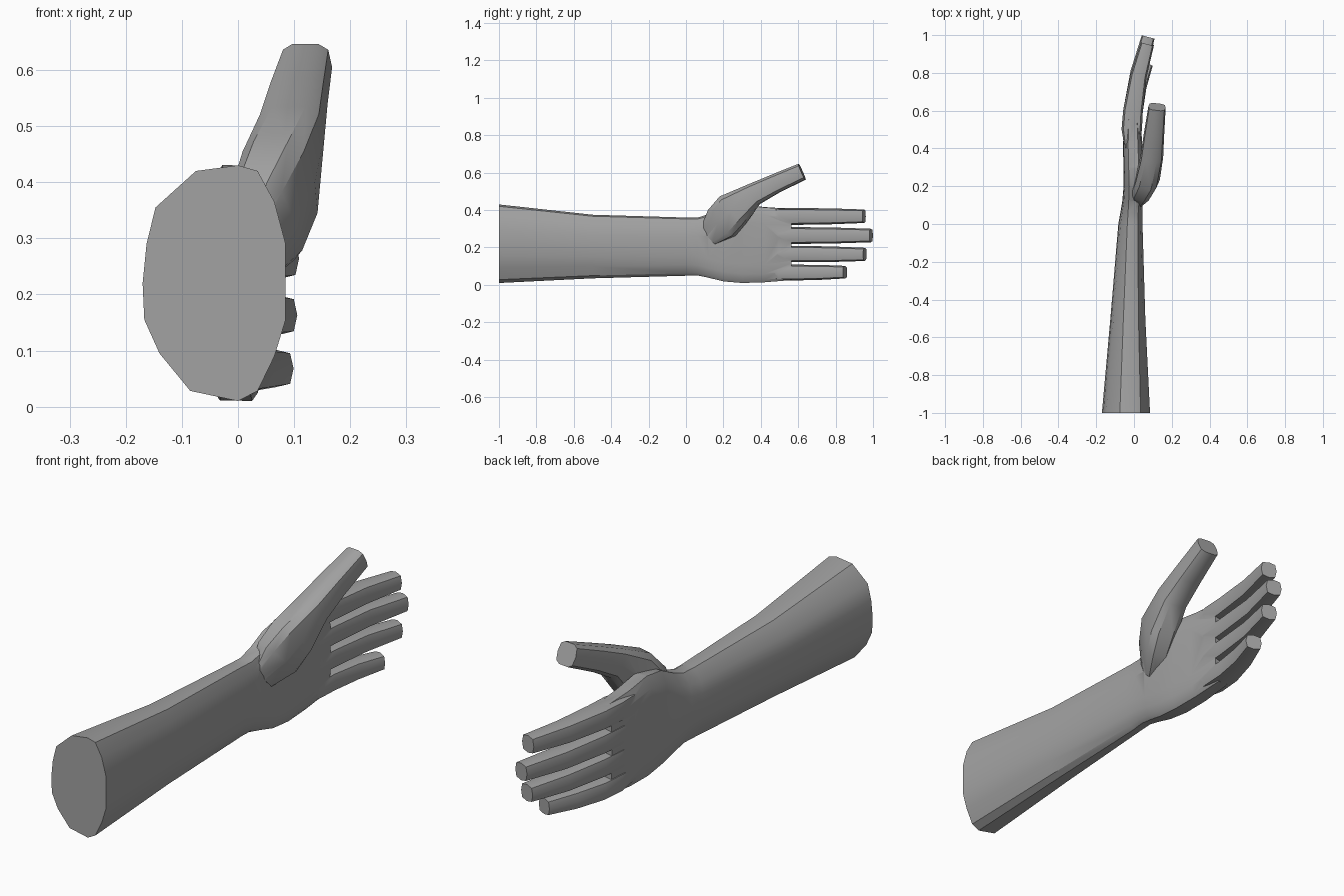
import bpy, bmesh, math
from mathutils import Vector

if "Cube" in bpy.data.objects:
    bpy.data.objects.remove(bpy.data.objects["Cube"])

skin = bpy.data.materials.new("plain grey")
skin.diffuse_color = (0.36, 0.36, 0.36, 1)
skin.use_nodes = True
skin.node_tree.nodes["Principled BSDF"].inputs["Base Color"].default_value = skin.diffuse_color


def loft(name, rings):
    """Skin a list of equal-length point rings and cap both ends."""
    bm = bmesh.new()
    loops = [[bm.verts.new(p) for p in ring] for ring in rings]
    n = len(loops[0])
    for a, b in zip(loops, loops[1:]):
        for i in range(n):
            j = (i + 1) % n
            bm.faces.new((a[i], a[j], b[j], b[i]))
    bm.faces.new(loops[0])
    bm.faces.new(loops[-1])
    bmesh.ops.recalc_face_normals(bm, faces=bm.faces)
    mesh = bpy.data.meshes.new(name)
    bm.to_mesh(mesh)
    bm.free()
    mesh.materials.append(skin)
    obj = bpy.data.objects.new(name, mesh)
    bpy.context.collection.objects.link(obj)
    return obj


def soft_square(angle, power):
    c, s = math.cos(angle), math.sin(angle)
    return (math.copysign(abs(c) ** power, c), math.copysign(abs(s) ** power, s))


def digit(name, stations, sides=8):
    """Tube along stations of (centre, half thickness, half height)."""
    rings = []
    pts = [Vector(s[0]) for s in stations]
    for i, (c, a, b) in enumerate(stations):
        t = (pts[min(i + 1, len(pts) - 1)] - pts[max(i - 1, 0)]).normalized()
        up = Vector((0, 0, 1))
        v = (up - t * up.dot(t)).normalized()
        u = t.cross(v)
        ring = []
        for k in range(sides):
            p, q = soft_square(math.tau * k / sides, 0.6)
            ring.append(pts[i] + u * a * p + v * b * q)
        rings.append(ring)
    return loft(name, rings)


# Forearm and palm: one cross-section refitted to each station
outline = [(0, .43), (.035, .42), (.065, .365), (.085, .29), (.085, .155),
           (.065, .09), (.035, .028), (0, .01), (-.085, .028), (-.14, .095),
           (-.167, .155), (-.17, .22), (-.163, .29), (-.147, .355), (-.075, .42)]
unit = [((x + .0425) / .1275, (z - .22) / .21) for x, z in outline]

# y, x min, x max, z min, z max, squareness
stations = [(-1, -.17, .085, .01, .43, 0), (-.5, -.125, .06, .035, .375, 0),
            (0, -.083, .045, .049, .36, 0), (.06, -.072, .044, .05, .36, .2),
            (.12, -.062, .045, .036, .38, .5), (.2, -.055, .05, .014, .42, .8),
            (.3, -.056, .05, .004, .435, 1), (.42, -.058, .045, .008, .42, 1),
            (.565, -.05, .036, .02, .41, 1)]
rings = []
for y, x0, x1, z0, z1, w in stations:
    ring = []
    for u, v in unit:
        p, q = soft_square(math.atan2(v, u), 0.55)
        u, v = u + (p - u) * w, v + (q - v) * w
        ring.append(((x0 + x1) / 2 + u * (x1 - x0) / 2, y,
                     (z0 + z1) / 2 + v * (z1 - z0) / 2))
    rings.append(ring)
hand = loft("forearm_and_hand", rings)

# Fingers: root height, tip height, tip y, tip x, root half height
parts = []
for name, zr, zt, ytip, xtip, b in (
        ("index_finger", .366, .367, .952, .07, .045),
        ("middle_finger", .264, .264, .99, .075, .045),
        ("ring_finger", .165, .163, .956, .072, .044),
        ("little_finger", .066, .068, .85, .066, .042)):
    mid = .6 + (ytip - .6) * .52
    parts.append(digit(name, [
        ((-.015, .40, zr), .035, b * .8),
        ((-.012, .50, zr), .054, b),
        ((-.005, .60, zr), .052, b),
        ((.024, mid, (zr + zt) / 2), .043, b * .94),
        ((xtip, ytip, zt), .035, b * .8)]))

# Thumb with its fleshy base
parts.append(digit("thumb", [
    ((.025, .12, .26), .020, .060),
    ((.050, .19, .33), .056, .100),
    ((.075, .25, .40), .064, .100),
    ((.095, .36, .483), .060, .062),
    ((.106, .475, .54), .054, .053),
    ((.122, .62, .605), .046, .047)], 10))

# Merge the digits into the hand
bpy.context.view_layer.objects.active = hand
for part in parts:
    mod = hand.modifiers.new(part.name, "BOOLEAN")
    mod.operation = "UNION"
    mod.solver = "EXACT"
    mod.object = part
    bpy.ops.object.modifier_apply(modifier=mod.name)
    bpy.data.objects.remove(part)

hand.select_set(True)
bpy.ops.object.shade_smooth_by_angle(angle=math.radians(35))
